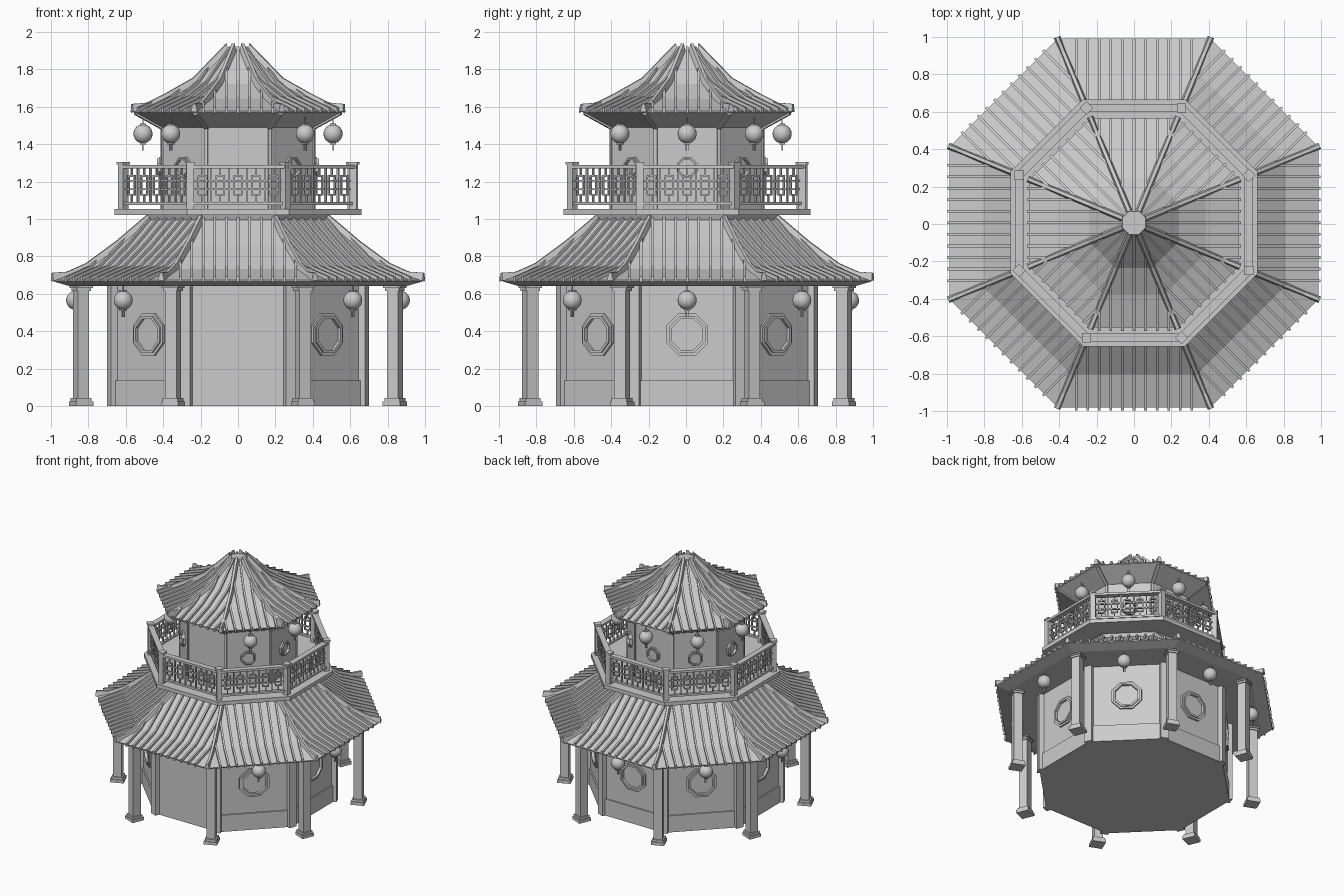
import bpy, bmesh, math
from mathutils import Matrix, Vector

if "Cube" in bpy.data.objects:
    bpy.data.objects.remove(bpy.data.objects["Cube"])

T = math.tan(math.pi / 8)
C = math.cos(math.pi / 8)
grey = bpy.data.materials.new("plain grey")
grey.diffuse_color = (0.6, 0.6, 0.6, 1)
grey.use_nodes = True
grey.node_tree.nodes["Principled BSDF"].inputs["Base Color"].default_value = grey.diffuse_color


def finish(bm, name, smooth=False):
    bmesh.ops.recalc_face_normals(bm, faces=bm.faces)
    me = bpy.data.meshes.new(name)
    bm.to_mesh(me)
    bm.free()
    me.materials.append(grey)
    ob = bpy.data.objects.new(name, me)
    bpy.context.collection.objects.link(ob)
    if smooth:
        for p in me.polygons:
            p.use_smooth = True
    return ob


def side(k):
    """Frame of octagon side k (0 = front, outward is local -y); k + 0.5 is a corner."""
    return Matrix.Translation((0, 0.006, 0)) @ Matrix.Rotation(k * math.pi / 4, 4, 'Z')


def box(bm, m, x, r, z, sx, sr, sz):
    bmesh.ops.create_cube(bm, size=1, matrix=m @ Matrix.Translation((x, -r, z))
                          @ Matrix.Diagonal((sx, sr, sz, 1)))


def bridge(bm, rings):
    """Skin a list of vertex rings and cap both ends."""
    n = len(rings[0])
    for a, b in zip(rings, rings[1:]):
        for i in range(n):
            j = (i + 1) % n
            bm.faces.new((a[i], a[j], b[j], b[i]))
    bm.faces.new(rings[0])
    bm.faces.new(rings[-1])


def octagon(name, prof):
    """Closed solid from (apothem, z) points, bottom to top."""
    bm = bmesh.new()
    bridge(bm, [[bm.verts.new(side(k + 0.5) @ Vector((0, -r / C, z))) for k in range(8)] for r, z in prof])
    return finish(bm, name)


def strip(bm, m, x, path, w, h, top=None):
    """Bar laid along (radius, z) points, w wide at the foot and top wide above."""
    t = w if top is None else top
    bridge(bm, [[bm.verts.new(m @ Vector((x + dx, -r, z + dz)))
                 for dx, dz in ((-w/2, -0.01), (w/2, -0.01), (t/2, h), (-t/2, h))] for r, z in path])


def clip(path, rmin):
    """Part of an outside-to-inside path with radius above rmin."""
    out = []
    for (r0, z0), (r1, z1) in zip(path, path[1:]):
        if r0 <= rmin:
            break
        out.append((r0, z0))
        if r1 < rmin:
            t = (r0 - rmin) / (r0 - r1)
            out.append((rmin, z0 + t * (z1 - z0)))
            return out
    return out + [path[-1]] if out else out


def roof(name, prof, under, nribs):
    octagon(name, under + prof)
    ribs, hips = bmesh.new(), bmesh.new()
    for k in range(8):
        lip = {0: 0.018, 4: 0.0}.get(k, 0.011)
        for i in range(-nribs, nribs + 1):
            x = i * 0.0617
            path = clip(prof, abs(x) / T + 0.02)
            if len(path) > 1:
                strip(ribs, side(k), x, [(path[0][0] + lip, path[0][1])] + path[1:], 0.014, 0.018)
        # hip ridge, slimmer at its crest, with a slightly upturned tip
        hp = [(r / C, z) for r, z in prof]
        (r0, z0), rest = hp[0], hp[1:]
        hp = [(r0 + 0.008, z0 + 0.006), (r0 - 0.08, z0 + 0.012)] + rest
        strip(hips, side(k + 0.5), 0, hp, 0.036, 0.032, 0.018)
    finish(ribs, name + "_ribs")
    finish(hips, name + "_hip_ridges")


def window(bm, k, r, z, size):
    """Stepped octagonal window frame around a recessed pane."""
    m = side(k)
    rings = []
    for s, d in [(1, -0.01), (1, 0.014), (0.87, 0.014), (0.87, 0.024), (0.74, 0.024), (0.74, 0.004)]:
        R = size * s / C
        rings.append([bm.verts.new(m @ Vector((R * math.cos((i + 0.5) * math.pi / 4), -r - d,
                      z + R * math.sin((i + 0.5) * math.pi / 4)))) for i in range(8)])
    bridge(bm, rings)


def lanterns(name, r, z, top):
    globes, fittings = bmesh.new(), bmesh.new()
    for k in range(1, 8):
        m = side(k)
        bmesh.ops.create_uvsphere(globes, u_segments=20, v_segments=12, radius=0.051,
                                  matrix=m @ Matrix.Translation((0, -r, z)))
        box(fittings, m, 0, r, (z + top) / 2, 0.006, 0.006, top - z)
        for s in (-1, 1):
            box(fittings, m, 0, r, z + s * 0.05, 0.03, 0.03, 0.012)
        for dx in (-0.006, 0.006):
            box(fittings, m, dx, r, z - 0.07, 0.005, 0.008, 0.04)
    finish(globes, name + "_globes", True)
    finish(fittings, name + "_fittings")


# Walls of both storeys
octagon("lower_wall", [(0.668, 0), (0.668, 0.66)])
octagon("upper_wall", [(0.408, 1.04), (0.408, 1.5)])

# Corner pillars, dado panels and windows
pillars, dado, windows = bmesh.new(), bmesh.new(), bmesh.new()
for k in range(8):
    c = side(k + 0.5)
    box(pillars, c, 0, 0.668 / C, 0.325, 0.06, 0.046, 0.65)
    box(pillars, c, 0, 0.405 / C, 1.27, 0.018, 0.014, 0.46)
    if k:
        box(dado, side(k), 0, 0.668, 0.068, 0.52, 0.02, 0.135)
        window(windows, k, 0.668, 0.383, 0.112)
        window(windows, k, 0.408, 1.275, 0.055)
finish(pillars, "corner_pillars")
finish(dado, "dado_panels")
finish(windows, "octagonal_windows")

# Veranda posts with plinth and capital
posts = bmesh.new()
for k in range(8):
    c, r = side(k + 0.5), 0.908
    box(posts, c, 0, r, 0.33, 0.066, 0.066, 0.65)
    for z, s in ((0.012, 0.1), (0.03, 0.086), (0.625, 0.08), (0.64, 0.096)):
        box(posts, c, 0, r, z, s, s, 0.024 if z < 0.6 else 0.018)
finish(posts, "veranda_posts")

# Roofs, profiles run from eave to top
roof("lower_roof", [(0.986, 0.674), (0.81, 0.732), (0.65, 0.85), (0.47, 1.003)],
     [(0.6, 0.64), (0.9, 0.641), (0.984, 0.665)], 5)
roof("upper_roof", [(0.56, 1.577), (0.385, 1.64), (0.24, 1.722), (0.062, 1.905)],
     [(0.41, 1.488), (0.558, 1.57)], 3)

# Hip rafters under the upper eave
rafters = bmesh.new()
for k in range(8):
    strip(rafters, side(k + 0.5), 0, [(0.41 / C, 1.49), (0.55 / C, 1.567)], 0.025, 0.01)
finish(rafters, "upper_hip_rafters")

# Balcony deck
octagon("balcony_deck", [(0.48, 0.995), (0.49, 1.022), (0.66, 1.022), (0.66, 1.053)])

# Balcony railing with lattice
rail, lattice = bmesh.new(), bmesh.new()
R = 0.614
for k in range(8):
    m = side(k)
    pm = m @ Matrix.Translation((-R * T, -R, 0))
    box(rail, pm, 0, 0, 1.175, 0.04, 0.04, 0.25)
    box(rail, pm, 0, 0, 1.298, 0.05, 0.05, 0.014)
    box(rail, m, 0, R, 1.279, 2 * R * T, 0.044, 0.018)
    box(rail, m, 0, R, 1.083, 2 * R * T, 0.024, 0.016)
    for z in (1.158, 1.205):
        box(lattice, m, 0, R, z, 2 * R * T, 0.012, 0.009)
    for i in range(-2, 3):
        x = i * 0.095
        # each unit: a small rectangle tied to the rails by uprights
        for dx in (-0.022, 0.022):
            box(lattice, m, x + dx, R, 1.18, 0.008, 0.012, 0.1)
        for z in (1.13, 1.23):
            box(lattice, m, x, R, z, 0.05, 0.012, 0.009)
        for z in (1.108, 1.252):
            box(lattice, m, x, R, z, 0.008, 0.012, 0.044)
    for i in range(-2, 2):
        box(lattice, m, (i + 0.5) * 0.095, R, 1.18, 0.008, 0.012, 0.19)
finish(rail, "railing_frame")
finish(lattice, "railing_lattice")

# Hanging lanterns
lanterns("lower_lanterns", 0.868, 0.565, 0.65)
lanterns("upper_lanterns", 0.508, 1.455, 1.55)
